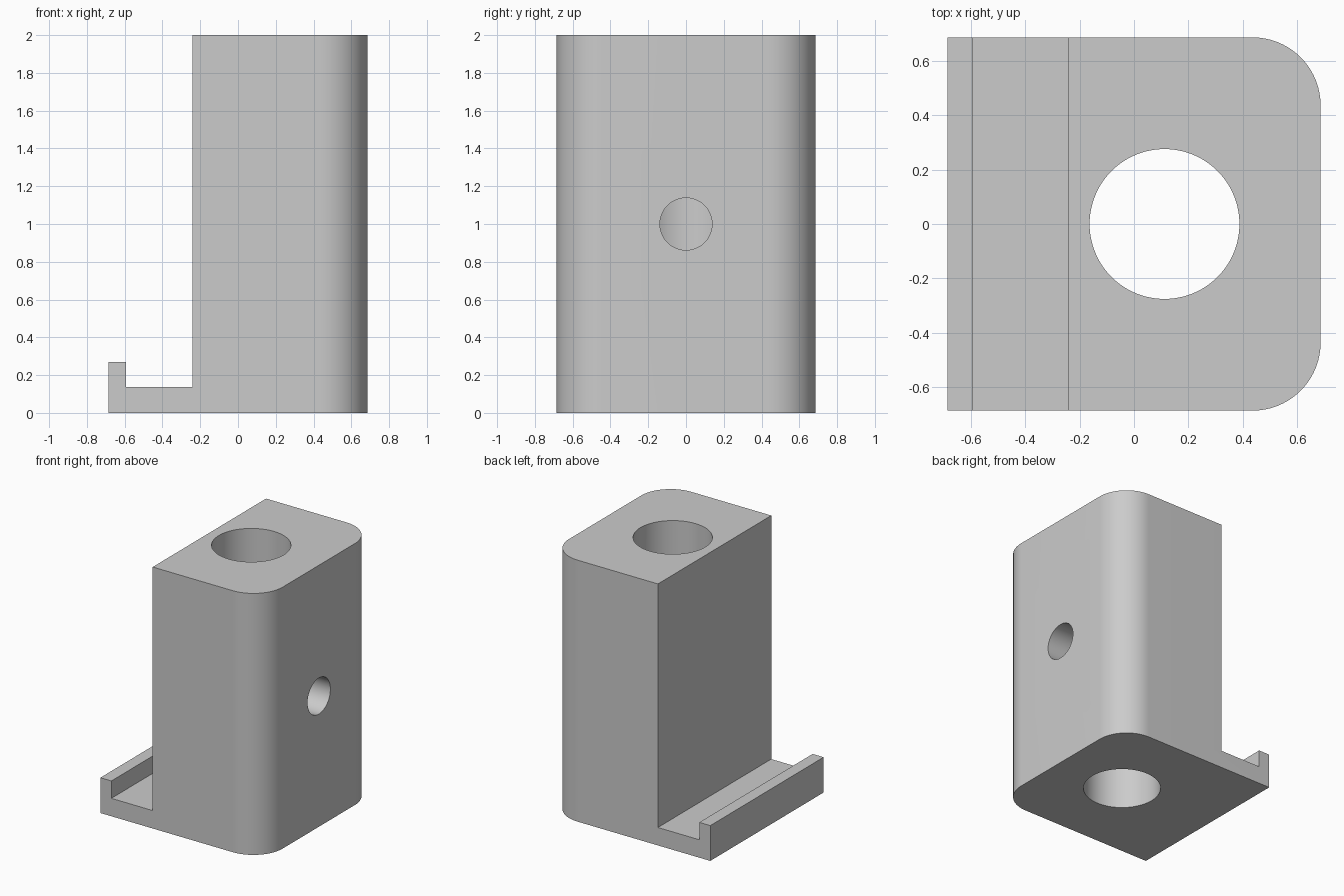
import bpy, bmesh, math

cube = bpy.data.objects.get("Cube")
if cube:
    bpy.data.objects.remove(cube, do_unlink=True)

HALF = 0.685        # half the depth in y
BORE_X = 0.112      # axis of the vertical bore

grey = bpy.data.materials.new("light grey")
grey.use_nodes = True
grey.diffuse_color = (0.6, 0.6, 0.6, 1)
grey.node_tree.nodes["Principled BSDF"].inputs["Base Color"].default_value = (0.6, 0.6, 0.6, 1)


def cutter(name, radius, depth, location, rotation=(0, 0, 0)):
    bpy.ops.mesh.primitive_cylinder_add(vertices=96, radius=radius, depth=depth,
                                        location=location, rotation=rotation)
    ob = bpy.context.object
    ob.name = name
    ob.hide_render = True
    ob.data.materials.append(grey)
    return ob


# Side profile: column, ledge and lip, extruded along y
profile = [(-HALF, 0), (HALF, 0), (HALF, 2), (-0.242, 2),
           (-0.242, 0.137), (-0.592, 0.137), (-0.592, 0.27), (-HALF, 0.27)]
bm = bmesh.new()
face = bm.faces.new([bm.verts.new((x, -HALF, z)) for x, z in profile])
extruded = bmesh.ops.extrude_face_region(bm, geom=[face])["geom"]
bmesh.ops.translate(bm, vec=(0, 2 * HALF, 0),
                    verts=[v for v in extruded if isinstance(v, bmesh.types.BMVert)])
bmesh.ops.recalc_face_normals(bm, faces=bm.faces)

# Rounded upright corners on the +x side
corners = [e for e in bm.edges
           if all(v.co.x > HALF - 0.01 for v in e.verts)
           and abs(e.verts[0].co.z - e.verts[1].co.z) > 1]
bmesh.ops.bevel(bm, geom=corners, offset=0.25, segments=24, profile=0.5, affect='EDGES')

mesh = bpy.data.meshes.new("clamp_block")
bm.to_mesh(mesh)
bm.free()
mesh.materials.append(grey)
block = bpy.data.objects.new("clamp_block", mesh)
bpy.context.collection.objects.link(block)

# Vertical bore and the cross hole that opens into it
cutters = [cutter("bore_cutter", 0.275, 3, (BORE_X, 0, 1)),
           cutter("cross_hole_cutter", 0.138, 0.8, (BORE_X + 0.4, 0, 1),
                  (0, math.pi / 2, 0))]

bpy.ops.object.select_all(action='DESELECT')
block.select_set(True)
bpy.context.view_layer.objects.active = block
for c in cutters:
    mod = block.modifiers.new(c.name, 'BOOLEAN')
    mod.operation = 'DIFFERENCE'
    mod.solver = 'EXACT'
    mod.object = c
    bpy.ops.object.modifier_apply(modifier=mod.name)
for c in cutters:
    bpy.data.objects.remove(c, do_unlink=True)

bpy.ops.object.shade_smooth_by_angle(angle=math.radians(30))
